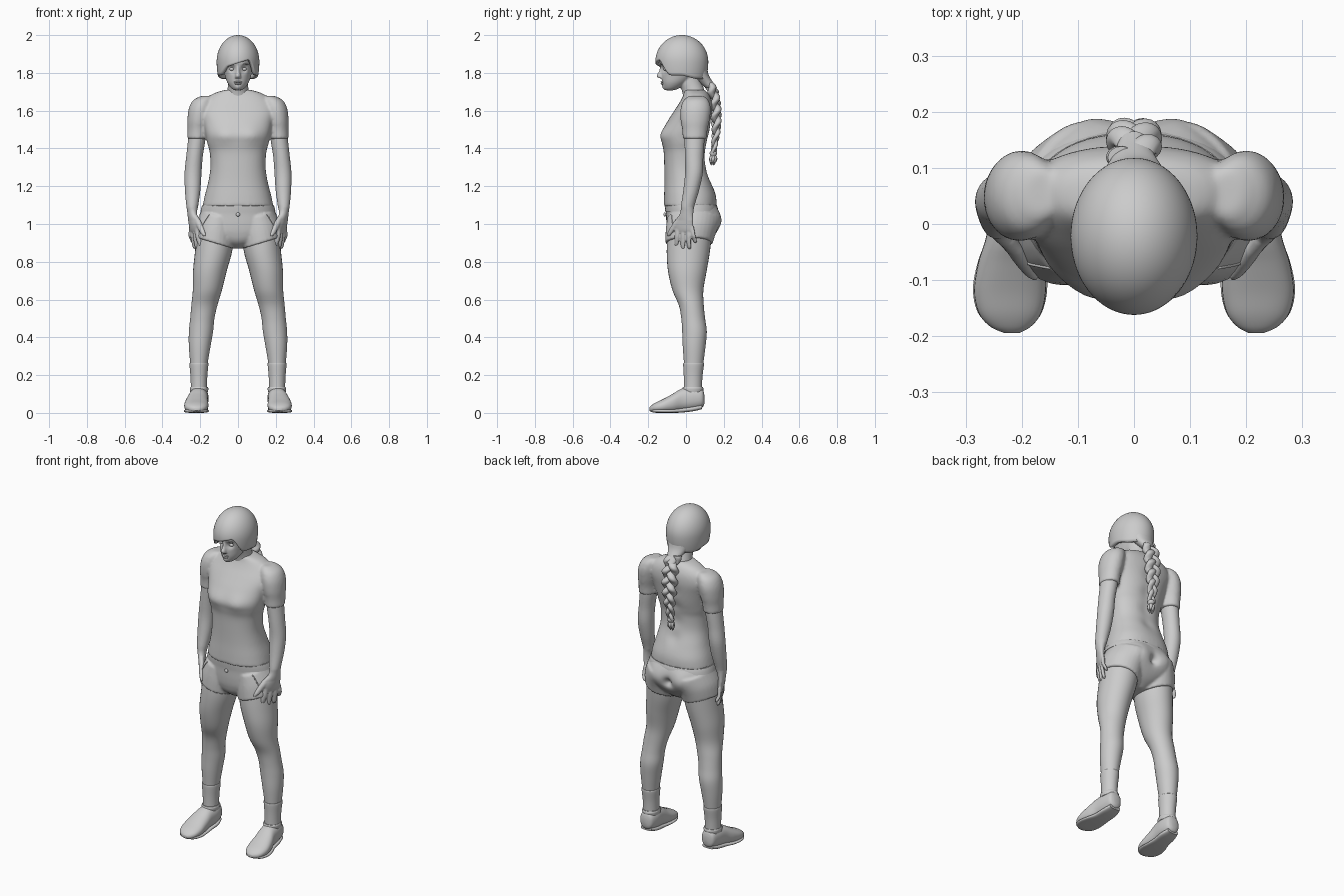
import bpy, bmesh, math
from mathutils import Vector


def catmull(secs, sub):
    out = []
    for i in range(len(secs) - 1):
        quad = [secs[max(i - 1, 0)], secs[i], secs[i + 1], secs[min(i + 2, len(secs) - 1)]]
        for k in range(sub):
            t = k / sub
            out.append([.5 * (2*b + (c-a)*t + (2*a - 5*b + 4*c - d)*t*t + (3*b - a - 3*c + d)*t**3)
                        for a, b, c, d in zip(*quad)])
    return out + [list(secs[-1])]


def finish(bm, name, angle=50):
    bmesh.ops.recalc_face_normals(bm, faces=bm.faces)
    me = bpy.data.meshes.new(name)
    bm.to_mesh(me)
    bm.free()
    ob = bpy.data.objects.new(name, me)
    bpy.context.collection.objects.link(ob)
    return shade(ob, angle)


def select(obs):
    bpy.ops.object.select_all(action='DESELECT')
    for o in obs:
        o.select_set(True)
    bpy.context.view_layer.objects.active = obs[0]


def shade(ob, angle=50):
    select([ob])
    bpy.ops.object.shade_smooth_by_angle(angle=math.radians(angle))
    return ob


def loft(name, secs, s=1, axis='z', n=2.0, seg=32, sub=5, shear=0):
    """Sections are (along, centre a, centre b, radius a, radius b); s mirrors x."""
    bm, rings = bmesh.new(), []
    for t, a, b, ra, rb in catmull(secs, sub):
        ring = []
        for k in range(seg):
            c, q = math.cos(2*math.pi*k/seg), math.sin(2*math.pi*k/seg)
            u = max(ra, .001) * math.copysign(abs(c)**(2/n), c)
            v = max(rb, .001) * math.copysign(abs(q)**(2/n), q)
            p = (s*(a+u), b+v, t+shear*u) if axis == 'z' else (s*(a+u), t, b+v)
            ring.append(bm.verts.new(p))
        rings.append(ring)
    for r0, r1 in zip(rings, rings[1:]):
        for k in range(seg):
            bm.faces.new((r0[k], r0[(k+1) % seg], r1[(k+1) % seg], r1[k]))
    bm.faces.new(rings[0])
    bm.faces.new(rings[-1])
    return finish(bm, name)


def ball(name, loc, scale):
    bm = bmesh.new()
    bmesh.ops.create_uvsphere(bm, u_segments=20, v_segments=12, radius=1)
    for v in bm.verts:
        v.co = Vector(loc) + Vector(a*b for a, b in zip(v.co, scale))
    return finish(bm, name)


def fuse(name, obs, voxel, smooth=4):
    """Join overlapping parts into one continuous skin."""
    select(obs)
    bpy.ops.object.join()
    ob = obs[0]
    ob.name = name
    m = ob.modifiers.new("remesh", 'REMESH')
    m.mode, m.voxel_size = 'VOXEL', voxel
    bpy.ops.object.modifier_apply(modifier=m.name)
    m = ob.modifiers.new("smooth", 'SMOOTH')
    m.iterations = smooth
    bpy.ops.object.modifier_apply(modifier=m.name)
    return shade(ob, 60)


def sculpt(ob, centre, radius, push):
    """Soft push, applied on both sides of x = 0."""
    for v in ob.data.vertices:
        p = Vector((abs(v.co.x), v.co.y, v.co.z))
        w = math.exp(-2 * ((p - Vector(centre)).length / radius)**2)
        v.co += w * Vector((math.copysign(push[0], v.co.x), push[1], push[2]))


# Shirt: torso and both sleeves
rows = [(1.095, .187, -.117, .162), (1.15, .176, -.116, .158), (1.22, .158, -.114, .135),
        (1.30, .146, -.115, .108), (1.38, .15, -.118, .104), (1.43, .163, -.127, .113),
        (1.475, .172, -.132, .124), (1.54, .185, -.10, .134), (1.60, .20, -.062, .14),
        (1.65, .18, -.03, .136), (1.688, .135, -.012, .12), (1.71, .07, -.01, .1)]
torso = loft("torso", [(z, 0, (f+b)/2, w, (b-f)/2) for z, w, f, b in rows], n=2.3, seg=48)
sleeve = [(1.678, .165, .055, .03, .04), (1.655, .185, .053, .053, .066), (1.61, .199, .051, .062, .08),
          (1.55, .208, .048, .06, .077), (1.50, .213, .047, .054, .067), (1.45, .216, .046, .053, .063)]
shirt = fuse("shirt", [torso] + [loft("sleeve", sleeve, s) for s in (1, -1)], .008, 5)
sculpt(shirt, (.075, -.12, 1.47), .07, (0, -.008, 0))
for z in (1.25, 1.35, 1.45, 1.55):
    sculpt(shirt, (0, .12, z), .06, (0, -.009, 0))

# Shorts: pelvis, legs with slanted hems
hips = [(1.11, 0, .02, .183, .134), (1.06, 0, .034, .197, .14), (1.0, 0, .036, .203, .14),
        (.95, 0, .03, .19, .128), (.905, 0, .02, .11, .1), (.87, 0, .015, .03, .05)]
cuff = [(1.04, .10, .034, .095, .132), (.97, .115, .026, .108, .133), (.90, .126, .016, .106, .126)]
shorts = fuse("shorts", [loft("hips", hips, n=2.2, seg=48)] +
              [loft("cuff", cuff, s, shear=.3) for s in (1, -1)], .007, 4)
sculpt(shorts, (.085, .165, 1.02), .08, (0, .018, 0))
sculpt(shorts, (0, .18, 1.0), .035, (0, -.025, 0))
loft("waistband", [(1.065, 0, .031, .199, .141), (1.085, 0, .028, .194, .14), (1.10, 0, .025, .189, .138)],
     n=2.2, seg=48)
ball("button", (0, -.112, 1.05), (.011, .007, .011))
for s in (1, -1):
    path = []
    for k in range(9):
        t = k / 8
        p = shorts.closest_point_on_mesh(Vector((s*(.165 + .05*t), -.10 + .03*t, 1.07 - .11*t)))[1]
        path.append((p.z, s*p.x, p.y, .003, .003))
    loft("pocket_seam", path, s, seg=8, sub=2)

# Legs, socks and shoes
leg = [(.95, .118, .02, .10, .118), (.85, .13, .012, .098, .114), (.75, .149, .007, .089, .102),
       (.65, .162, .01, .077, .082), (.57, .178, .028, .069, .066), (.50, .189, .038, .064, .063),
       (.43, .196, .045, .064, .065), (.35, .203, .043, .057, .06), (.25, .207, .04, .045, .05),
       (.17, .207, .036, .04, .044), (.08, .207, .034, .04, .044)]
sock = [(.265, .207, .04, .048, .053), (.255, .207, .04, .05, .055), (.2, .207, .038, .045, .05),
        (.15, .207, .037, .043, .048), (.09, .207, .036, .043, .048)]
shoe = [(.097, .206, .072, .018, .025), (.085, .206, .078, .04, .049), (.04, .206, .076, .05, .06),
        (-.02, .211, .069, .052, .06), (-.07, .218, .051, .06, .05), (-.12, .221, .037, .064, .037),
        (-.16, .221, .029, .055, .026), (-.183, .22, .023, .036, .017), (-.194, .218, .02, .014, .008)]
sole = [(-.188, .218, .013, .02, .007), (-.165, .221, .012, .053, .011), (-.12, .221, .01, .066, .01),
        (-.07, .218, .01, .061, .01), (-.02, .211, .014, .051, .012), (.04, .206, .022, .048, .013),
        (.085, .206, .032, .036, .012)]
for s in (1, -1):
    loft("leg", leg, s)
    loft("sock", sock, s)
    loft("shoe", shoe, s, axis='y', n=2.3)
    loft("shoe_sole", sole, s, axis='y', n=3)
    loft("shoe_collar", [(.11, .206, .036, .047, .054), (.128, .206, .036, .049, .056),
                         (.137, .206, .036, .046, .052)], s)

# Arms with hands; the palm is turned so the thumb side points inward
arm = [(1.56, .207, .045, .045, .055), (1.45, .218, .045, .046, .053), (1.36, .23, .043, .044, .049),
       (1.27, .238, .042, .045, .047), (1.18, .24, .028, .041, .042), (1.10, .242, .01, .032, .036),
       (1.06, .242, .004, .025, .035), (1.0, .236, -.01, .021, .048), (.965, .232, -.008, .017, .048),
       (.95, .231, -.008, .008, .04)]
fingers = [(-.045, -.052, .88), (-.018, -.017, .862), (.008, .018, .867), (.03, .049, .90)]
for s in (1, -1):
    parts = [loft("arm", arm, s)]
    for y0, y1, z1 in fingers:
        parts.append(loft("finger", [(.985, .233, y0, .012, .012), (.94, .233, .6*y0 + .4*y1, .0125, .0125),
                                     (z1 + .02, .224, .2*y0 + .8*y1, .0115, .0115),
                                     (z1 + .004, .218, y1, .009, .009), (z1, .216, y1, .004, .004)], s, seg=14))
    parts.append(loft("thumb", [(1.045, .236, -.02, .016, .018), (1.0, .23, -.055, .016, .017),
                                (.955, .222, -.083, .013, .014), (.936, .217, -.093, .007, .008)], s, seg=14))
    ob = fuse("arm_and_hand", parts, .0045, 2)
    for v in ob.data.vertices:
        v.co.x += s * .42 * v.co.y * min(1, max(0, (1.09 - v.co.z) / .07))

# Head and neck with brow, sockets, nose and chin
skull = [(1.708, 0, -.085, .02, .022), (1.722, 0, -.073, .038, .044), (1.75, 0, -.056, .057, .07),
         (1.79, 0, -.033, .071, .097), (1.83, 0, -.02, .081, .113), (1.87, 0, -.02, .09, .12),
         (1.92, 0, -.02, .086, .112), (1.965, 0, -.02, .05, .07)]
neck = [(1.64, 0, .05, .075, .06), (1.70, 0, .04, .058, .06), (1.75, 0, .022, .052, .06), (1.80, 0, .01, .05, .06)]
nose = [(1.84, 0, -.125, .009, .01), (1.81, 0, -.128, .01, .015), (1.785, 0, -.132, .015, .024),
        (1.772, 0, -.127, .016, .018)]
head = fuse("head_and_neck", [loft("skull", skull, seg=48), loft("neck", neck), loft("nose", nose, seg=16)], .0045, 2)
sculpt(head, (.033, -.125, 1.82), .026, (0, .014, 0))
sculpt(head, (.03, -.13, 1.848), .022, (0, -.005, 0))
sculpt(head, (0, -.115, 1.722), .025, (0, -.008, 0))
for s in (1, -1):
    ball("eye", (s*.032, -.108, 1.82), (.015, .012, .009))
    ball("eyebrow", (s*.034, -.127, 1.845), (.021, .006, .0035))
ball("upper_lip", (0, -.124, 1.752), (.022, .01, .005))
ball("lower_lip", (0, -.123, 1.743), (.018, .011, .006))


# Hair cap with a swept fringe
def step(a, b, x):
    t = min(1, max(0, (x - a) / (b - a)))
    return t * t * (3 - 2 * t)


bm, seg, rows = bmesh.new(), 72, 28
top = bm.verts.new((0, -.02, 2.0))
prev = None
for i in range(1, rows + 1):
    ring = []
    for k in range(seg):
        th = 2 * math.pi * k / seg
        sx, cy = math.sin(th), -math.cos(th)
        side = step(.5, 1.1, math.acos(max(-1, min(1, -cy))))
        low = (1.852 + .035 * sx) * (1 - side) + side * (1.787 - .02 * step(-.1, .7, cy))
        z = 2.0 - (2.0 - low) * (i / rows)**2
        r = math.sqrt(max(0, 1 - ((z - 1.86) / .14)**2)) if z > 1.86 else 1 - .1 * ((1.86 - z) / .1)**2
        ring.append(bm.verts.new((.113 * r * sx, -.022 + .14 * r * cy, z)))
    for k in range(seg):
        j = (k + 1) % seg
        bm.faces.new((top, ring[k], ring[j]) if prev is None else (prev[k], ring[k], ring[j], prev[j]))
    prev = ring
hair = finish(bm, "hair")
m = hair.modifiers.new("thickness", 'SOLIDIFY')
m.thickness, m.offset = .018, -1
loft("gathered_hair", [(1.84, 0, .06, .075, .05), (1.79, 0, .075, .062, .045), (1.75, 0, .105, .042, .038),
                       (1.72, 0, .135, .03, .03)])

# Braid: three woven strands, a tie and a loose tuft
spine = catmull([(1.76, .108), (1.70, .143), (1.60, .157), (1.50, .16), (1.43, .152), (1.375, .145)], 12)
for j in range(3):
    secs = []
    for z, y in spine:
        a = 2 * math.pi * (1.76 - z) / .19 + j * 2 * math.pi / 3
        f = 1 - .5 * step(1.62, 1.36, z)
        secs.append((z, .026*f*math.sin(a), y + .012*f*math.sin(2*a), .024*f, .02*f))
    loft("braid_strand", secs, seg=16, sub=2)
loft("braid_tie", [(1.385, 0, .146, .016, .016), (1.375, 0, .145, .02, .02), (1.36, 0, .144, .015, .015)], seg=20)
for k in range(7):
    a = 2 * math.pi * k / 7
    c, q = math.cos(a), math.sin(a)
    loft("braid_tuft", [(1.37, .004*c, .144 + .004*q, .006, .006), (1.345, .014*c, .144 + .014*q, .009, .009),
                        (1.315 + .006*c, .011*c, .14 + .009*q, .002, .002)], seg=10)
